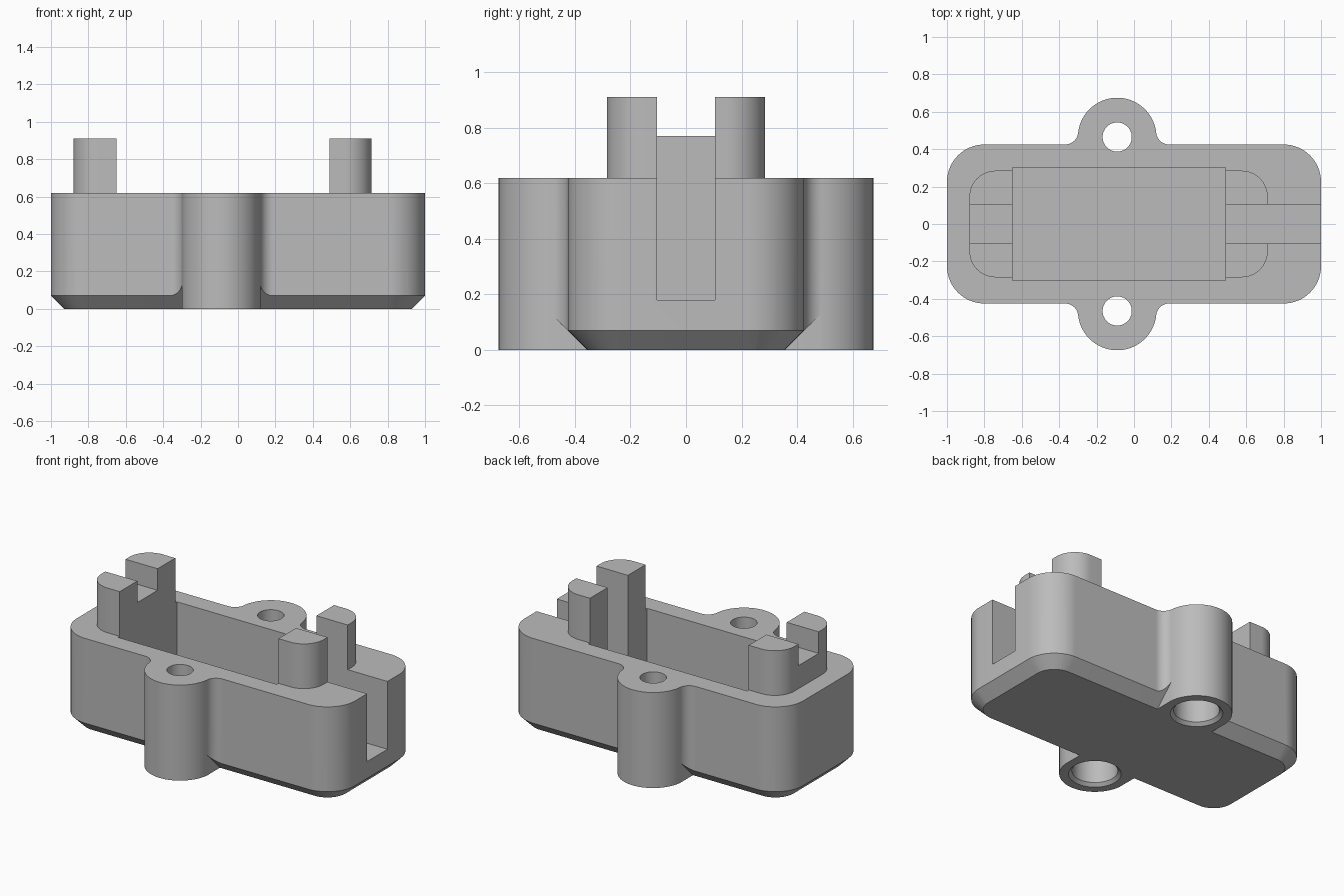
import bpy, bmesh
from math import sin, cos, radians, degrees, atan2, sqrt

old = bpy.data.objects.get("Cube")
if old:
    bpy.data.objects.remove(old, do_unlink=True)

# Main dimensions
TOP, CHAMFER = 0.62, 0.07
HALF_X, HALF_Y, CORNER = 1.0, 0.425, 0.2
LUG_X, LUG_Y, LUG_R, FILLET = -0.09, 0.465, 0.21, 0.07

grey = bpy.data.materials.new("plain grey")
grey.use_nodes = True
colour = (0.5, 0.5, 0.5, 1)
grey.diffuse_color = colour
grey.node_tree.nodes["Principled BSDF"].inputs["Base Color"].default_value = colour


def arc(cx, cy, r, start, end, n=16):
    angles = [radians(start + (end - start) * i / n) for i in range(n + 1)]
    return [(cx + r * cos(a), cy + r * sin(a)) for a in angles]


def rounded(x0, x1, half_y, r):
    """Rounded rectangle, anticlockwise."""
    y = half_y - r
    return (arc(x1 - r, y, r, 0, 90) + arc(x0 + r, y, r, 90, 180)
            + arc(x0 + r, -y, r, 180, 270) + arc(x1 - r, -y, r, 270, 360))


def loft(name, rings):
    """Closed solid through (outline, height) rings of equal length."""
    bm = bmesh.new()
    loops = [[bm.verts.new((x, y, z)) for x, y in pts] for pts, z in rings]
    bm.faces.new(loops[0][::-1])
    bm.faces.new(loops[-1])
    n = len(loops[0])
    for low, high in zip(loops, loops[1:]):
        for i in range(n):
            j = (i + 1) % n
            bm.faces.new((low[i], low[j], high[j], high[i]))
    bmesh.ops.remove_doubles(bm, verts=bm.verts, dist=1e-5)
    bmesh.ops.recalc_face_normals(bm, faces=bm.faces)
    mesh = bpy.data.meshes.new(name)
    bm.to_mesh(mesh)
    bm.free()
    mesh.materials.append(grey)
    ob = bpy.data.objects.new(name, mesh)
    bpy.context.collection.objects.link(ob)
    return ob


def box(name, x0, x1, y0, y1, z0, z1):
    pts = [(x0, y0), (x1, y0), (x1, y1), (x0, y1)]
    return loft(name, [(pts, z0), (pts, z1)])


def combine(target, tool, operation):
    """Apply a boolean and discard the tool."""
    mod = target.modifiers.new(operation, 'BOOLEAN')
    mod.operation, mod.solver, mod.object = operation, 'EXACT', tool
    bpy.context.view_layer.objects.active = target
    bpy.ops.object.modifier_apply(modifier=mod.name)
    bpy.data.objects.remove(tool, do_unlink=True)


# Outline of the body with a filleted screw lug on each side
fy = HALF_Y + FILLET
fx = sqrt((LUG_R + FILLET) ** 2 - (fy - LUG_Y) ** 2)
tilt = degrees(atan2(fy - LUG_Y, fx))
side = (arc(HALF_X - CORNER, HALF_Y - CORNER, CORNER, 0, 90)
        + arc(LUG_X + fx, fy, FILLET, 270, 180 + tilt)
        + arc(LUG_X, LUG_Y, LUG_R, tilt, 180 - tilt, 40)[1:-1]
        + arc(LUG_X - fx, fy, FILLET, 360 - tilt, 270)
        + arc(CORNER - HALF_X, HALF_Y - CORNER, CORNER, 90, 180))
outline = side + [(x, -y) for x, y in reversed(side)]
body = loft("housing", [(outline, 0), (outline, TOP)])

# Sloping envelope gives the bottom chamfer; the lugs reach the ground
def envelope_ring(z):
    grow = z - CHAMFER
    return rounded(-HALF_X - grow, HALF_X + grow, HALF_Y + grow, CORNER + grow), z

envelope = loft("chamfer_envelope", [envelope_ring(-0.1), envelope_ring(0.8)])
half = LUG_R - 0.001
for y0, y1 in ((0.2, 0.8), (-0.8, -0.2)):
    combine(envelope, box("lug_foot", LUG_X - half, LUG_X + half, y0, y1, -0.1, 0.5), 'UNION')
combine(body, envelope, 'INTERSECT')

# Raised rounded posts at both ends of the cavity
post = rounded(-0.88, 0.715, 0.285, 0.14)
combine(body, loft("end_posts", [(post, 0.4), (post, 0.91)]), 'UNION')

# Cavity, cable slot and shallow notch
combine(body, box("cavity", -0.65, 0.49, -0.302, 0.302, 0.1, 1.2), 'DIFFERENCE')
combine(body, box("cable_slot", 0.3, 1.2, -0.104, 0.104, 0.18, 1.2), 'DIFFERENCE')
combine(body, box("notch", -1.2, -0.5, -0.104, 0.104, 0.77, 1.2), 'DIFFERENCE')

# Screw holes, counterbored from below with a small lead-in
for s in (1, -1):
    steps = [(0.175, -0.02), (0.135, 0.02), (0.135, 0.4), (0.078, 0.4), (0.078, 0.8)]
    rings = [(arc(LUG_X, s * LUG_Y, r, 0, 360, 48)[:-1], z) for r, z in steps]
    combine(body, loft("screw_hole", rings), 'DIFFERENCE')

# Smooth the curved walls, keep the edges crisp
bpy.ops.object.select_all(action='DESELECT')
body.select_set(True)
bpy.context.view_layer.objects.active = body
bpy.ops.object.shade_smooth_by_angle(angle=radians(30))
